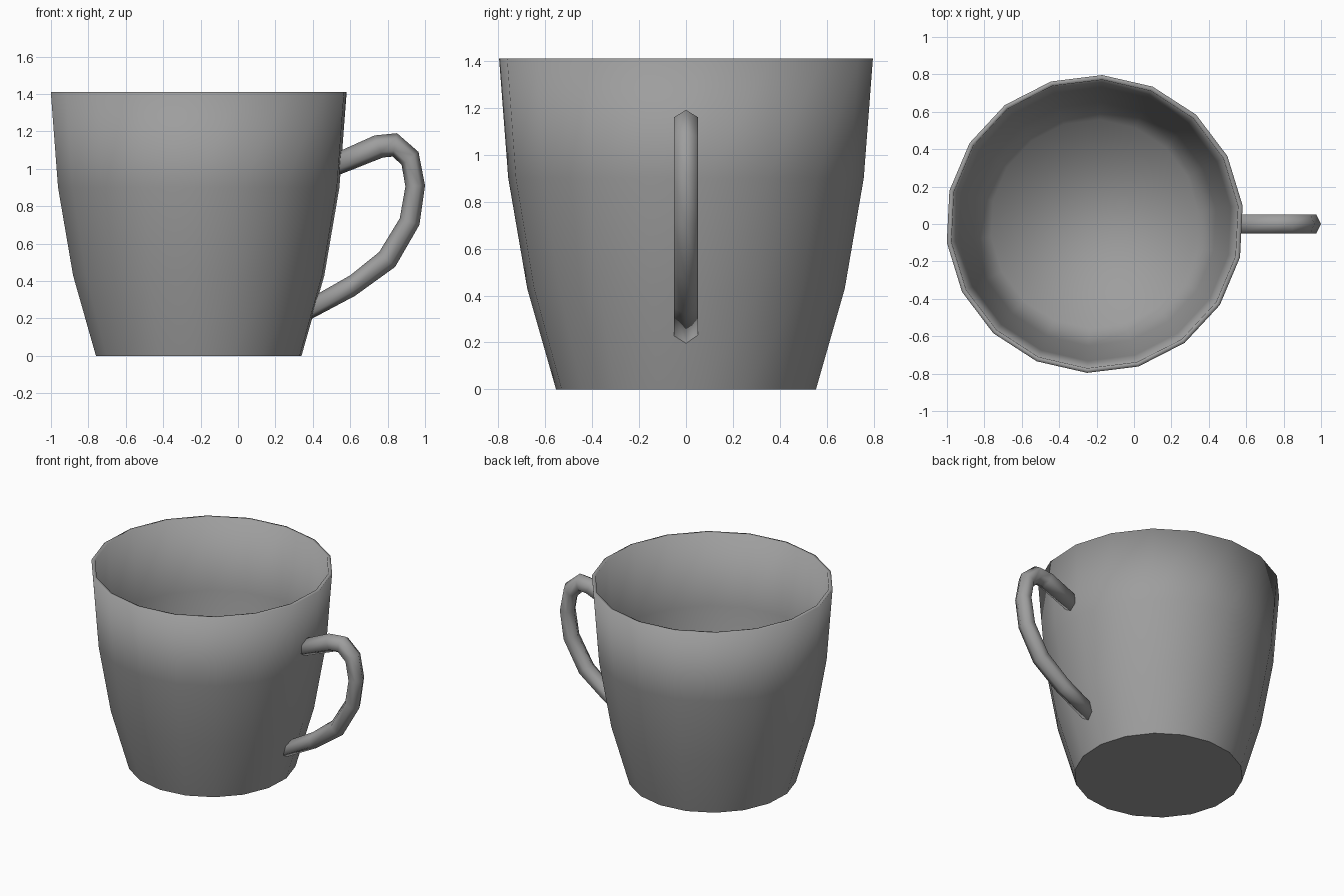
import bpy, bmesh, math
from mathutils import Vector

if "Cube" in bpy.data.objects:
    bpy.data.objects.remove(bpy.data.objects["Cube"])

GREY = bpy.data.materials.new("dark_grey")
GREY.diffuse_color = (0.34, 0.34, 0.34, 1)
GREY.use_nodes = True
GREY.node_tree.nodes["Principled BSDF"].inputs["Base Color"].default_value = GREY.diffuse_color


def skin_rings(name, rings, sharp_base=False):
    """Join equal-sized vertex rings into a closed, capped, smooth mesh."""
    bm = bmesh.new()
    loops = [[bm.verts.new(p) for p in ring] for ring in rings]
    n = len(rings[0])
    for a, b in zip(loops, loops[1:]):
        for i in range(n):
            j = (i + 1) % n
            bm.faces.new((a[i], a[j], b[j], b[i]))
    base = bm.faces.new(loops[0][::-1])
    bm.faces.new(loops[-1])
    bmesh.ops.recalc_face_normals(bm, faces=bm.faces)
    for f in bm.faces:
        f.smooth = True
    if sharp_base:
        for e in base.edges:
            e.smooth = False
    mesh = bpy.data.meshes.new(name)
    bm.to_mesh(mesh)
    bm.free()
    mesh.materials.append(GREY)
    obj = bpy.data.objects.new(name, mesh)
    bpy.context.collection.objects.link(obj)
    return obj


# Cup body: 18-sided lathe, outside wall up to the rim, then down the inside
SIDES, PHASE, CENTRE_X = 18, math.radians(7.1), -0.21
profile = [(0.554, 0), (0.677, 0.43), (0.758, 0.90), (0.797, 1.41),
           (0.772, 1.41), (0.733, 0.90), (0.652, 0.43), (0.558, 0.10)]
angles = [PHASE + math.tau * i / SIDES for i in range(SIDES)]
skin_rings("cup_body", [[(CENTRE_X + r * math.cos(a), r * math.sin(a), z) for a in angles]
                        for r, z in profile], sharp_base=True)

# Handle: hexagonal tube, given by its outer and inner edge points (x, z)
outer = [(0.545, 1.095), (0.73, 1.178), (0.85, 1.19), (0.965, 1.09), (1.0, 0.91),
         (0.97, 0.70), (0.84, 0.475), (0.625, 0.32), (0.38, 0.19)]
inner = [(0.535, 0.965), (0.775, 1.06), (0.828, 1.065), (0.875, 1.02), (0.895, 0.905),
         (0.865, 0.735), (0.755, 0.555), (0.60, 0.43), (0.415, 0.325)]
rings = []
for (ox, oz), (ix, iz) in zip(outer, inner):
    o, i = Vector((ox, 0, oz)), Vector((ix, 0, iz))
    mid, half = (o + i) / 2, (o - i) / 2
    rings.append([mid + half * math.cos(k * math.pi / 3)
                  + Vector((0, 0.06 * math.sin(k * math.pi / 3), 0)) for k in range(6)])
skin_rings("handle", rings)
